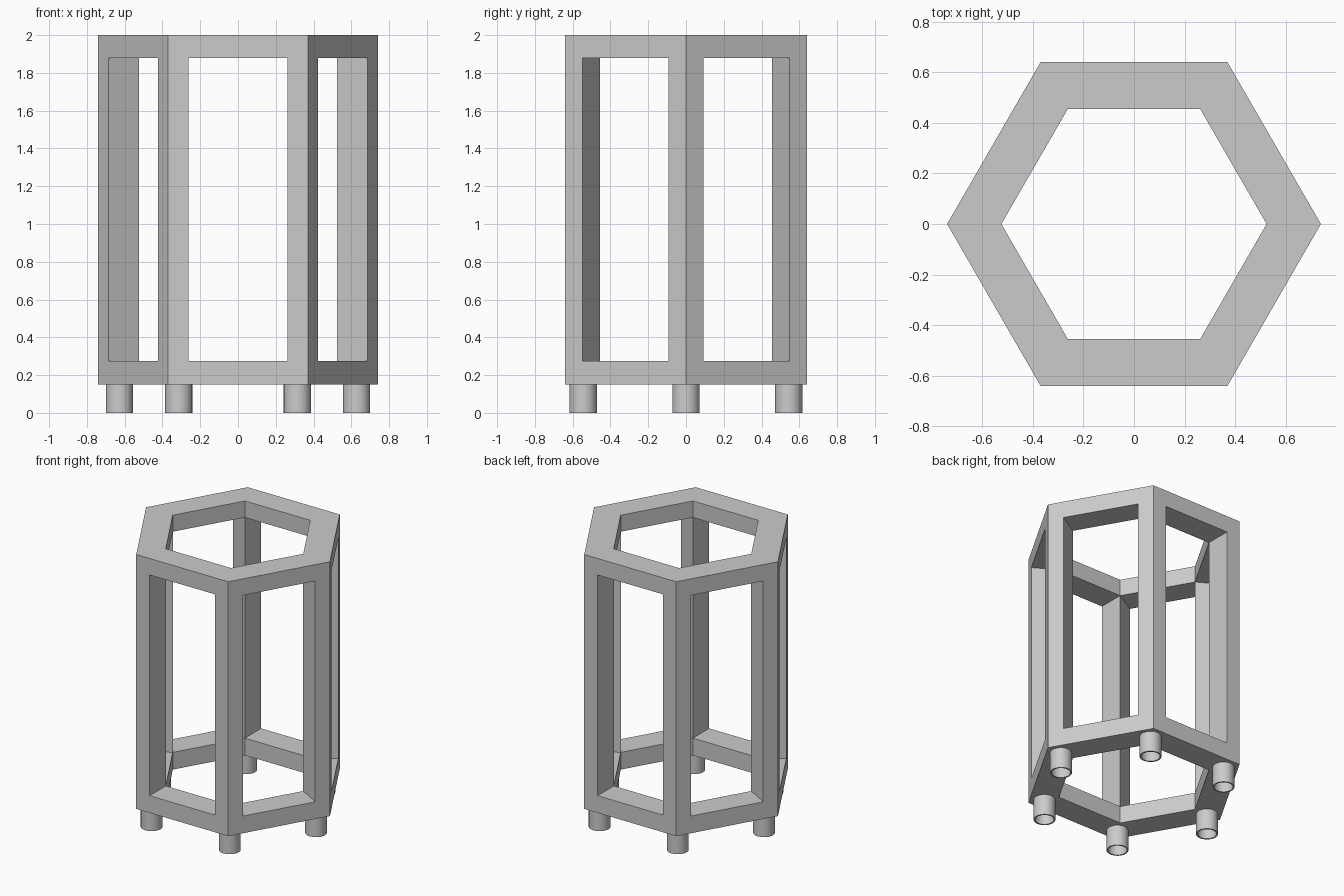
import bpy
import bmesh
from math import cos, sin, pi
from mathutils import Vector

cube = bpy.data.objects.get("Cube")
if cube:
    bpy.data.objects.remove(cube, do_unlink=True)

OUTER, INNER = 0.74, 0.525                  # corner radii of the frame
BASE, SILL, HEAD, TOP = 0.15, 0.275, 1.88, 2.0
FOOT_RING, FOOT_RADIUS, FOOT_WALL = 0.628, 0.072, 0.01

grey = bpy.data.materials.new("light grey")
grey.use_nodes = True
color = (0.6, 0.6, 0.6, 1)
grey.diffuse_color = color
grey.node_tree.nodes["Principled BSDF"].inputs["Base Color"].default_value = color


def corner(radius, i):
    return Vector((radius * cos(i * pi / 3), radius * sin(i * pi / 3), 0))


def at(point, z):
    return (point.x, point.y, z)


# Hexagonal frame: each side is a panel with a square-cut window
bm = bmesh.new()


def quad(*points):
    bm.faces.new([bm.verts.new(p) for p in points])


def wall(p, q, low, high):
    quad(at(p, low), at(q, low), at(q, high), at(p, high))


for i in range(6):
    a, b = corner(OUTER, i), corner(OUTER, i + 1)
    c, d = corner(INNER, i), corner(INNER, i + 1)
    along = (b - a).normalized()
    p = a + along * (c - a).dot(along)      # window edges on the outer face
    q = a + along * (d - a).dot(along)

    # outer face around the window
    quad(at(a, BASE), at(b, BASE), at(q, SILL), at(p, SILL))
    quad(at(b, BASE), at(b, TOP), at(q, HEAD), at(q, SILL))
    quad(at(b, TOP), at(a, TOP), at(p, HEAD), at(q, HEAD))
    quad(at(a, TOP), at(a, BASE), at(p, SILL), at(p, HEAD))
    # window jambs and inner rails
    wall(p, c, SILL, HEAD)
    wall(q, d, SILL, HEAD)
    wall(c, d, BASE, SILL)
    wall(c, d, HEAD, TOP)
    # sill, head
    for z in (SILL, HEAD):
        quad(at(p, z), at(q, z), at(d, z), at(c, z))
    # underside, top rim
    for z in (BASE, TOP):
        quad(at(a, z), at(b, z), at(d, z), at(c, z))

bmesh.ops.remove_doubles(bm, verts=bm.verts, dist=0.0005)
bmesh.ops.recalc_face_normals(bm, faces=bm.faces)
mesh = bpy.data.meshes.new("hexagonal_frame")
bm.to_mesh(mesh)
bm.free()
frame = bpy.data.objects.new("hexagonal_frame", mesh)
bpy.context.collection.objects.link(frame)
mesh.materials.append(grey)

# Hollow round feet under the corners
for i in range(6):
    spot = corner(FOOT_RING, i)
    bpy.ops.mesh.primitive_cylinder_add(
        vertices=48, radius=FOOT_RADIUS, depth=BASE,
        end_fill_type='NOTHING', location=at(spot, BASE / 2))
    foot = bpy.context.object
    foot.name = f"foot_{i + 1}"
    foot.data.materials.append(grey)
    bpy.ops.object.shade_smooth_by_angle()
    tube = foot.modifiers.new("tube wall", 'SOLIDIFY')
    tube.thickness = FOOT_WALL
    tube.offset = -1
    # keep the rim crisp
    edges = foot.modifiers.new("sharp rim", 'EDGE_SPLIT')
    edges.split_angle = pi / 6
